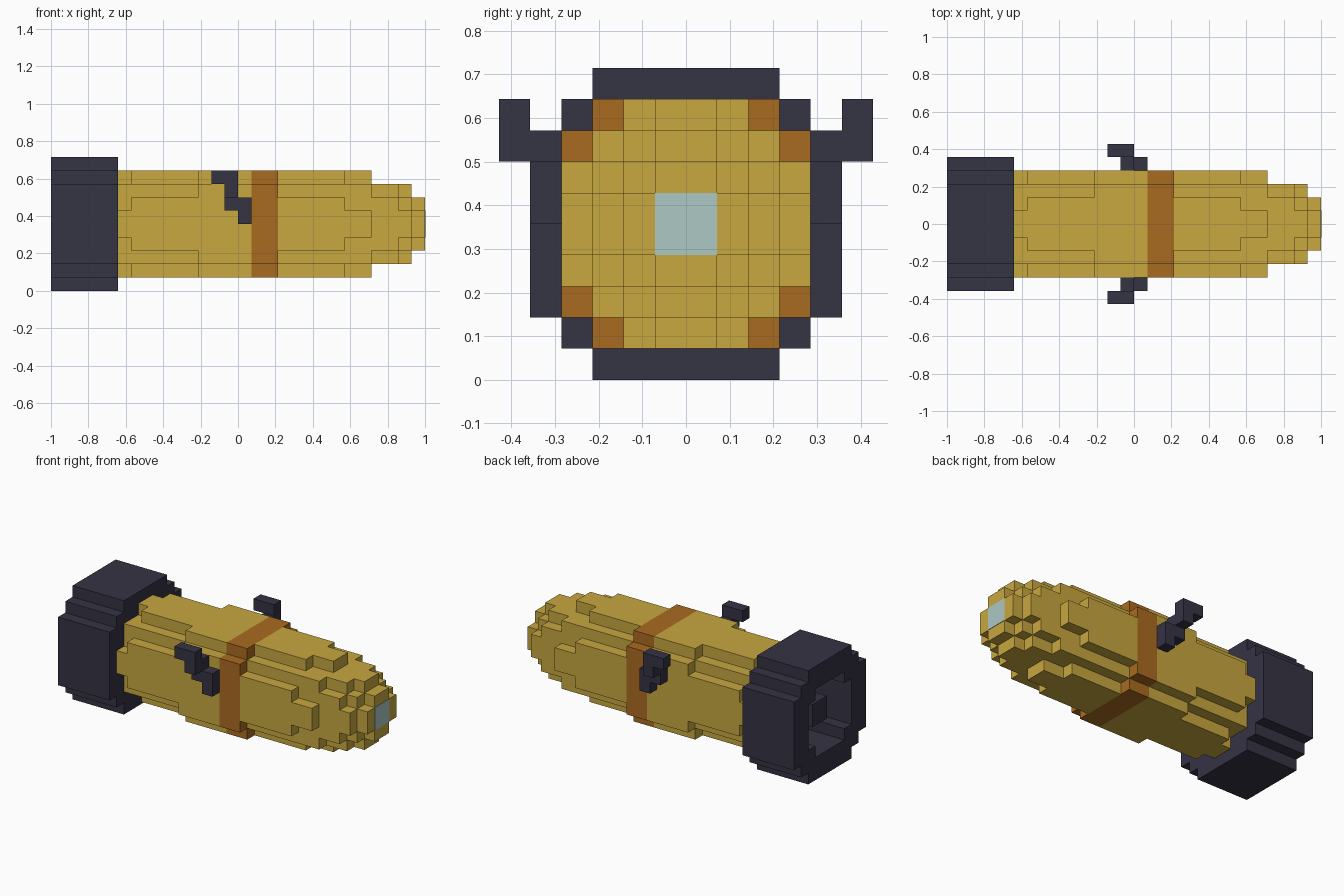
import bpy, bmesh

if "Cube" in bpy.data.objects:
    bpy.data.objects.remove(bpy.data.objects["Cube"])

U = 1 / 14      # one block
MID = 5         # height of the long axis, in blocks


def material(name, rgb):
    m = bpy.data.materials.new(name)
    m.diffuse_color = (*rgb, 1)
    m.use_nodes = True
    m.node_tree.nodes["Principled BSDF"].inputs["Base Color"].default_value = m.diffuse_color
    return m


YELLOW = material("mustard yellow", (0.578, 0.392, 0.051))
ORANGE = material("burnt orange", (0.402, 0.147, 0.0144))
DARK = material("dark slate", (0.0356, 0.0331, 0.0578))
GLASS = material("pale glass", (0.423, 0.578, 0.552))


def finish(bm, name, mat):
    bmesh.ops.recalc_face_normals(bm, faces=bm.faces)
    me = bpy.data.meshes.new(name)
    bm.to_mesh(me)
    bm.free()
    me.materials.append(mat)
    ob = bpy.data.objects.new(name, me)
    bpy.context.collection.objects.link(ob)
    return ob


def outline(steps):
    """Stepped round outline from (half width, half height) pairs."""
    q = []
    for i, (a, h) in enumerate(steps):
        q.append((a, h))
        if i + 1 < len(steps):
            q.append((a, steps[i + 1][1]))
    r = q[::-1]
    return (q + [(y, -z) for y, z in r] + [(-y, -z) for y, z in q]
            + [(-y, z) for y, z in r])


def prism(name, x0, x1, steps, mat):
    """Stepped outline extruded along x."""
    bm = bmesh.new()
    face = bm.faces.new([bm.verts.new((x0 * U, y * U, (z + MID) * U))
                         for y, z in outline(steps)])
    ext = bmesh.ops.extrude_face_region(bm, geom=[face], use_keep_orig=True)
    vs = [g for g in ext["geom"] if isinstance(g, bmesh.types.BMVert)]
    bmesh.ops.translate(bm, verts=vs, vec=((x1 - x0) * U, 0, 0))
    return finish(bm, name, mat)


def add_box(bm, x0, x1, y0, y1, z0, z1):
    vs = bmesh.ops.create_cube(bm, size=1)["verts"]
    bmesh.ops.scale(bm, verts=vs, vec=((x1 - x0) * U, (y1 - y0) * U, (z1 - z0) * U))
    bmesh.ops.translate(bm, verts=vs, vec=((x0 + x1) * U / 2, (y0 + y1) * U / 2,
                                           (z0 + z1) * U / 2))


# stepped cross-sections
FULL = [(3, 4), (4, 3)]
MEDIUM = [(2, 4), (3, 3), (4, 2)]
SLIM = [(1, 4), (3, 3), (4, 1)]

# hull and nose, from tail to tip
prism("hull_tail", -9, -8, SLIM, YELLOW)
prism("hull_rear", -8, -3, MEDIUM, YELLOW)
prism("hull_middle", -3, 1, FULL, YELLOW)
prism("hull_band", 1, 3, FULL, ORANGE)
prism("hull_front", 3, 8, MEDIUM, YELLOW)
prism("hull_shoulder", 8, 10, SLIM, YELLOW)
prism("nose_base", 10, 12, [(2, 3), (3, 2)], YELLOW)
prism("nose_middle", 12, 13, [(1, 3), (2, 2), (3, 1)], YELLOW)
prism("nose_tip", 13, 14, [(1, 2), (2, 1)], YELLOW)
prism("nose_window", 14, 14.04, [(1, 1)], GLASS)

# hollow tail shroud with a hub inside
shroud = prism("tail_shroud", -14, -9, [(3, 5), (4, 4), (5, 3)], DARK)
cutter = prism("shroud_cutter", -15, -10, [(2, 3), (3, 2)], DARK)
cutter.hide_render = True
cutter.hide_viewport = True
cut = shroud.modifiers.new("hollow", 'BOOLEAN')
cut.operation = 'DIFFERENCE'
cut.solver = 'EXACT'
cut.object = cutter
prism("tail_hub", -13, -10, [(1, 1)], DARK)

# bent side handles
for side, name in ((-1, "front_handle"), (1, "back_handle")):
    bm = bmesh.new()
    for x0, x1, y0, y1, z0, z1 in ((0, 1, 4, 5, 5, 7), (-1, 0, 4, 5, 6, 8),
                                   (-1, 0, 5, 6, 7, 9), (-2, -1, 5, 6, 8, 9)):
        ya, yb = sorted((y0 * side, y1 * side))
        add_box(bm, x0, x1, ya, yb, z0, z1)
    finish(bm, name, DARK)
